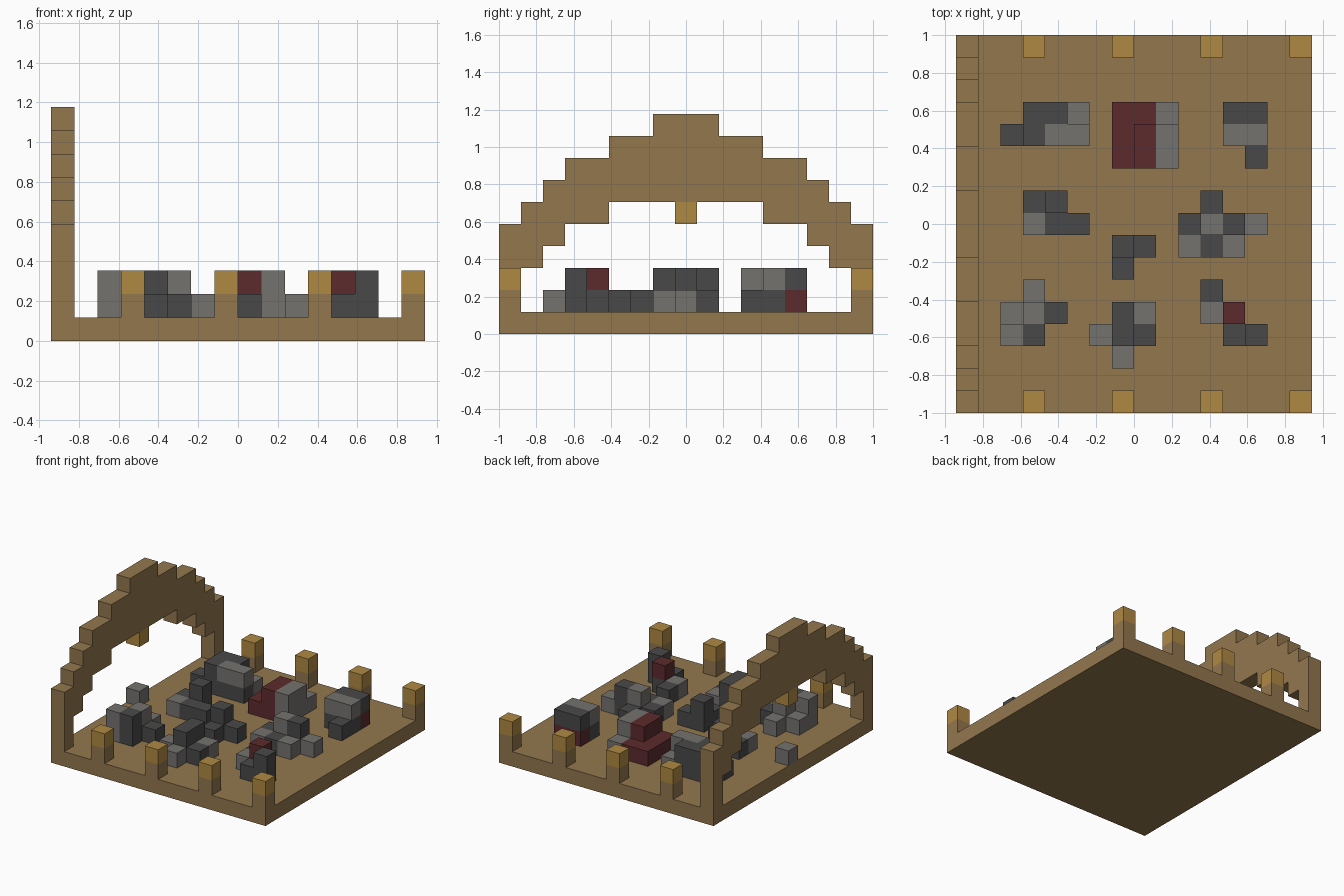
import bpy
import bmesh
from mathutils import Vector

U = 2 / 17                                # edge of one block
NX, NY = 16, 17                           # floor size in blocks

cube = bpy.data.objects.get("Cube")
if cube:
    bpy.data.objects.remove(cube)


def material(name, rgb):
    m = bpy.data.materials.new(name)
    m.use_nodes = True
    color = (*rgb, 1)
    m.diffuse_color = color
    m.node_tree.nodes["Principled BSDF"].inputs["Base Color"].default_value = color
    return m


MATS = {
    "W": material("brown wood", (.29, .186, .076)),
    "G": material("gold", (.43, .25, .055)),
    "L": material("light grey stone", (.178, .171, .159)),
    "D": material("dark grey stone", (.066, .066, .067)),
    "R": material("dark red brick", (.108, .024, .026)),
}


def point(x, y, z):
    """Block coordinates to world coordinates."""
    return Vector(((x - NX / 2) * U, (y - NY / 2) * U, z * U))


def finish(bm, name, keys):
    bmesh.ops.remove_doubles(bm, verts=bm.verts, dist=U / 100)
    bmesh.ops.recalc_face_normals(bm, faces=bm.faces)
    mesh = bpy.data.meshes.new(name)
    bm.to_mesh(mesh)
    bm.free()
    for k in keys:
        mesh.materials.append(MATS[k])
    obj = bpy.data.objects.new(name, mesh)
    bpy.context.collection.objects.link(obj)
    return obj


def box(name, key, lo, hi):
    bm = bmesh.new()
    bmesh.ops.create_cube(bm, size=1)
    a, b = point(*lo), point(*hi)
    for v in bm.verts:
        v.co = Vector([(p + q) / 2 + c * (q - p) for p, q, c in zip(a, b, v.co)])
    return finish(bm, name, key)


def blocks(name, cells):
    """Joined unit blocks, keeping only the outer faces."""
    keys = sorted(set(cells.values()))
    bm = bmesh.new()
    for cell, key in cells.items():
        c = Vector(cell)
        for axis in range(3):
            for side in (0, 1):
                step = Vector((0, 0, 0))
                step[axis] = side * 2 - 1
                if tuple(int(n) for n in c + step) in cells:
                    continue
                corners = []
                for u, w in ((0, 0), (1, 0), (1, 1), (0, 1)):
                    p = c.copy()
                    p[axis] += side
                    p[(axis + 1) % 3] += u
                    p[(axis + 2) % 3] += w
                    corners.append(bm.verts.new(point(*p)))
                if not side:
                    corners.reverse()
                bm.faces.new(corners).material_index = keys.index(key)
    return finish(bm, name, keys)


# Floor slab
box("floor", "W", (0, 0, 0), (NX, NY, 1))

# Stepped arch along the right edge: (bottom, top) per column, mirrored
half = [(1, 5), (3, 6), (4, 7), (5, 8), (5, 8), (6, 9), (6, 9), (6, 10), (6, 10)]
columns = half + half[-2::-1]
blocks("arch", {(0, y, z): "W" for y, (lo, hi) in enumerate(columns)
                for z in range(lo, hi)})
box("hanging_lantern", "G", (0, 8, 5), (1, 9, 6))
box("threshold_stone", "L", (0, 8, 1), (1, 9, 2))

# Fence posts with lantern caps on the front and back edges
for edge, y in (("front", 0), ("back", NY - 1)):
    for n, x in enumerate((3, 7, 11, 15), 1):
        box(f"{edge}_post_{n}", "W", (x, y, 1), (x + 1, y + 1, 2))
        box(f"{edge}_post_cap_{n}", "G", (x, y, 2), (x + 1, y + 1, 3))

# Rubble piles: corner, then rows from back to front.
# Each entry lists the colours of one stack from the floor up.
PILES = {
    "back_right_rubble": (2, 12, ["-  DD DD L", "D  DD DL DL"]),
    "back_middle_rubble": (7, 11, ["R R L", "R RR LL", "R RR LL"]),
    "back_left_rubble": (12, 11, ["RD RD", "DL DL", "-  D"]),
    "centre_right_rubble": (3, 8, ["D DD -", "L D D"]),
    "centre_rubble": (7, 6, ["DD D", "D -"]),
    "centre_left_rubble": (10, 7, ["- D - -", "D LL DD L", "L D L -"]),
    "front_right_rubble": (2, 3, ["- L -", "L LL D", "LL DD -"]),
    "front_middle_rubble": (6, 2, ["- DD L", "L DD D", "- L -"]),
    "front_left_rubble": (11, 3, ["D - -", "L DR -", "- D DD"]),
}
for name, (x0, y0, rows) in PILES.items():
    cells = {}
    for y, row in enumerate(reversed(rows), y0):
        for x, stack in enumerate(row.split(), x0):
            for z, key in enumerate(stack.strip("-"), 1):
                cells[x, y, z] = key
    blocks(name, cells)
